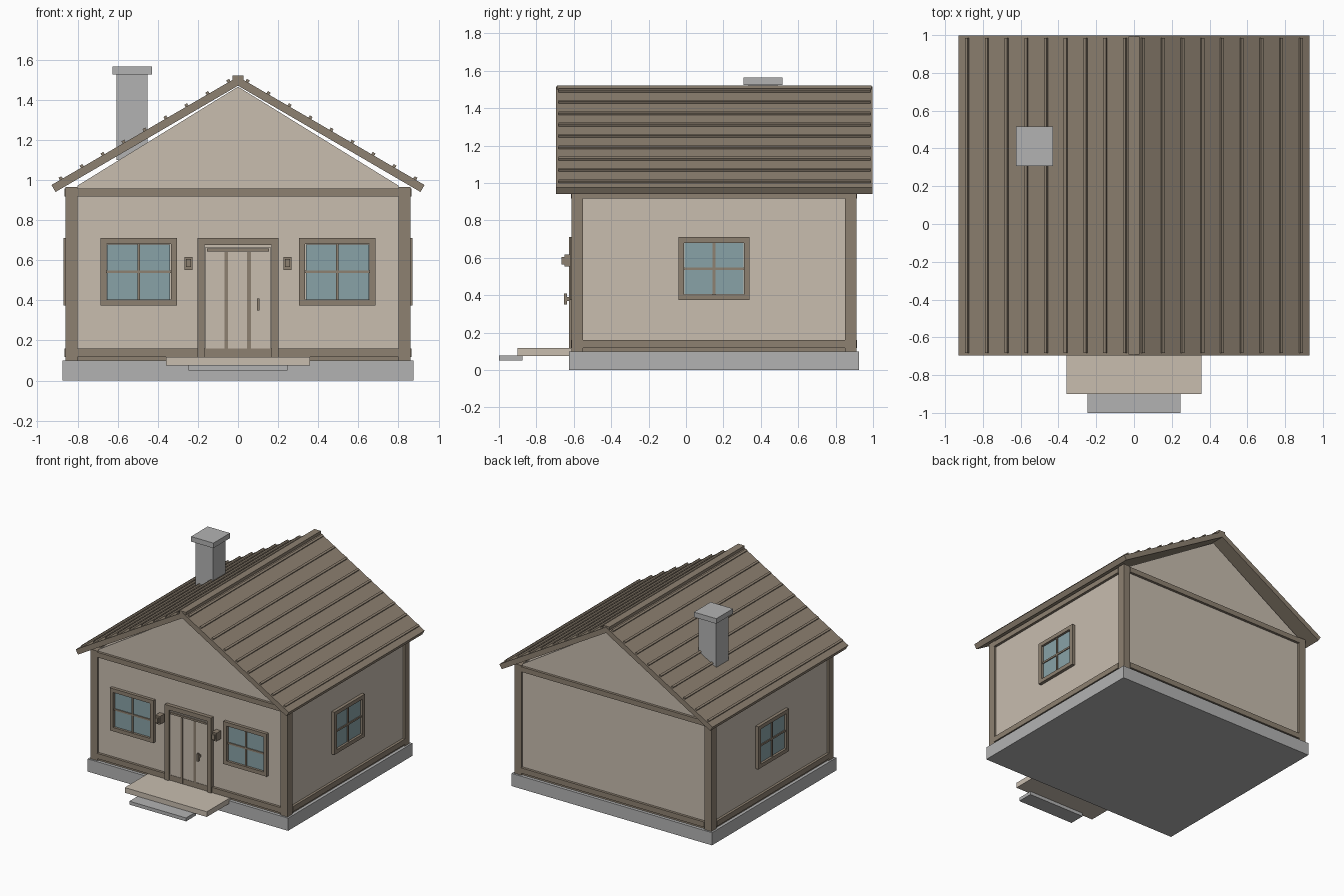
import bpy, bmesh, math
from mathutils import Matrix

if "Cube" in bpy.data.objects:
    bpy.data.objects.remove(bpy.data.objects["Cube"], do_unlink=True)


def material(name, r, g, b):
    m = bpy.data.materials.new(name)
    m.use_nodes = True
    m.diffuse_color = (r, g, b, 1)
    m.node_tree.nodes["Principled BSDF"].inputs["Base Color"].default_value = (r, g, b, 1)
    return m


PLASTER = material("beige plaster", 0.58, 0.51, 0.43)
TIMBER = material("brown timber", 0.27, 0.22, 0.165)
STONE = material("grey stone", 0.45, 0.45, 0.45)
GLASS = material("blue glass", 0.25, 0.365, 0.39)


def finish(name, bm, mat):
    bmesh.ops.recalc_face_normals(bm, faces=bm.faces)
    mesh = bpy.data.meshes.new(name)
    bm.to_mesh(mesh)
    bm.free()
    mesh.materials.append(mat)
    ob = bpy.data.objects.new(name, mesh)
    bpy.context.collection.objects.link(ob)
    return ob


def boxes(name, mat, *specs, matrix=Matrix()):
    """One object made of boxes given as (x0, x1, y0, y1, z0, z1)."""
    bm = bmesh.new()
    for x0, x1, y0, y1, z0, z1 in specs:
        place = Matrix.Translation(((x0 + x1) / 2, (y0 + y1) / 2, (z0 + z1) / 2))
        size = Matrix.Diagonal((x1 - x0, y1 - y0, z1 - z0, 1))
        bmesh.ops.create_cube(bm, size=1, matrix=matrix @ place @ size)
    return finish(name, bm, mat)


def prism(name, mat, profile, y0, y1):
    """Profile in x and z, extruded along y."""
    bm = bmesh.new()
    face = bm.faces.new([bm.verts.new((x, y0, z)) for x, z in profile])
    out = bmesh.ops.extrude_face_region(bm, geom=[face])
    moved = [v for v in out["geom"] if isinstance(v, bmesh.types.BMVert)]
    bmesh.ops.translate(bm, verts=moved, vec=(0, y1 - y0, 0))
    return finish(name, bm, mat)


MID = 0.15            # middle of the house in y
FRONT, BACK = -0.595, 0.895
SIDE = 0.845

# Base, walls and gables
boxes("foundation", STONE, (-0.875, 0.875, -0.625, 0.925, 0, 0.1))
boxes("walls", PLASTER, (-SIDE, SIDE, FRONT, BACK, 0.1, 0.955))
prism("gables", PLASTER, [(-0.8, 0.955), (0.8, 0.955), (0.8, 0.972), (0, 1.465), (-0.8, 0.972)],
      FRONT, BACK)

# Corner posts
for sx, xname in ((-1, "right"), (1, "left")):
    x0, x1 = sorted((sx * 0.8, sx * 0.861))
    boxes("front_post_" + xname, TIMBER, (x0, x1, -0.611, -0.55, 0.1, 0.965))
    boxes("back_post_" + xname, TIMBER, (x0, x1, 0.85, 0.911, 0.1, 0.965))

# Horizontal beams around the walls, with a recessed strip at the foot
for name, z0, z1, out in (("foot_strip", 0.1, 0.12, 0.006),
                          ("lower_beam", 0.118, 0.16, 0.02),
                          ("upper_beam", 0.918, 0.958, 0.02)):
    boxes(name, TIMBER,
          (-0.8, 0.8, FRONT - out, FRONT + 0.02, z0, z1),
          (-0.8, 0.8, BACK - 0.02, BACK + out, z0, z1),
          (-SIDE - out, -SIDE + 0.02, -0.55, 0.85, z0, z1),
          (SIDE - 0.02, SIDE + out, -0.55, 0.85, z0, z1))

# Roof slopes with battens and ridge cap
SLOPE = math.atan2(0.54, 0.93)
for s, side in ((-1, "right"), (1, "left")):
    prism("roof_" + side, TIMBER,
          [(0, 1.515), (s * 0.93, 0.975), (s * 0.91, 0.94), (0, 1.47)], -0.695, 0.998)
    tilt = Matrix.Translation((0, 0, 1.515)) @ Matrix.Rotation(s * SLOPE, 4, "Y")
    strips = []
    for i in range(9):
        along = s * (0.045 + i * 0.1045) / math.cos(SLOPE)
        strips.append((along - 0.008, along + 0.008, -0.683, 0.986, -0.01, 0.013))
    boxes("roof_battens_" + side, TIMBER, *strips, matrix=tilt)
boxes("ridge_cap", TIMBER, (-0.028, 0.028, -0.69, 0.993, 1.485, 1.522))

# Chimney
boxes("chimney", STONE, (-0.605, -0.45, 0.333, 0.488, 1.1, 1.53))
boxes("chimney_cap", STONE, (-0.625, -0.43, 0.307, 0.515, 1.525, 1.565))


def window(name, matrix):
    """Window facing -y, centred on the origin of the matrix."""
    w, h, t = 0.19, 0.168, 0.03
    boxes(name + "_frame", TIMBER,
          (-w, -w + t, -0.025, 0.01, -h, h), (w - t, w, -0.025, 0.01, -h, h),
          (-w + t, w - t, -0.025, 0.01, h - t, h), (-w + t, w - t, -0.025, 0.01, -h, t - h),
          matrix=matrix)
    boxes(name + "_glass", GLASS, (-0.157, 0.157, -0.008, 0.005, -0.137, 0.137), matrix=matrix)
    boxes(name + "_bars", TIMBER,
          (-0.007, 0.007, -0.016, 0.005, -0.138, 0.138),
          (-0.16, 0.16, -0.015, 0.005, -0.007, 0.007), matrix=matrix)


# Windows at the front and on both sides
for s, side in ((-1, "right"), (1, "left")):
    window("front_window_" + side, Matrix.Translation((s * 0.495, FRONT, 0.542)))
    window("side_window_" + side, Matrix.Translation((s * SIDE, MID, 0.542))
           @ Matrix.Rotation(s * math.pi / 2, 4, "Z"))

# Door with frame, planks and handle
boxes("door_frame", TIMBER,
      (-0.202, -0.166, -0.625, FRONT, 0.115, 0.71), (0.166, 0.202, -0.625, FRONT, 0.115, 0.71),
      (-0.166, 0.166, -0.625, FRONT, 0.675, 0.71))
boxes("door", PLASTER, (-0.164, 0.164, -0.612, FRONT, 0.118, 0.664))
boxes("door_strips", TIMBER,
      (-0.068, -0.05, -0.618, -0.6, 0.125, 0.64), (0.046, 0.064, -0.618, -0.6, 0.125, 0.64),
      (-0.155, 0.155, -0.62, -0.6, 0.643, 0.658))
boxes("door_handle", TIMBER, (0.094, 0.107, -0.652, -0.635, 0.35, 0.41),
      (0.097, 0.104, -0.64, -0.61, 0.37, 0.39))

# Wall lamps
for s, side in ((-1, "right"), (1, "left")):
    x = s * 0.247
    boxes("lamp_" + side, TIMBER, (x - 0.02, x + 0.02, -0.65, FRONT, 0.552, 0.617),
          (x - 0.012, x + 0.012, -0.665, -0.645, 0.565, 0.605))

# Porch and step
boxes("porch", PLASTER, (-0.358, 0.358, -0.9, -0.6, 0.076, 0.117))
boxes("step", STONE, (-0.247, 0.247, -1.0, -0.875, 0.05, 0.077))
